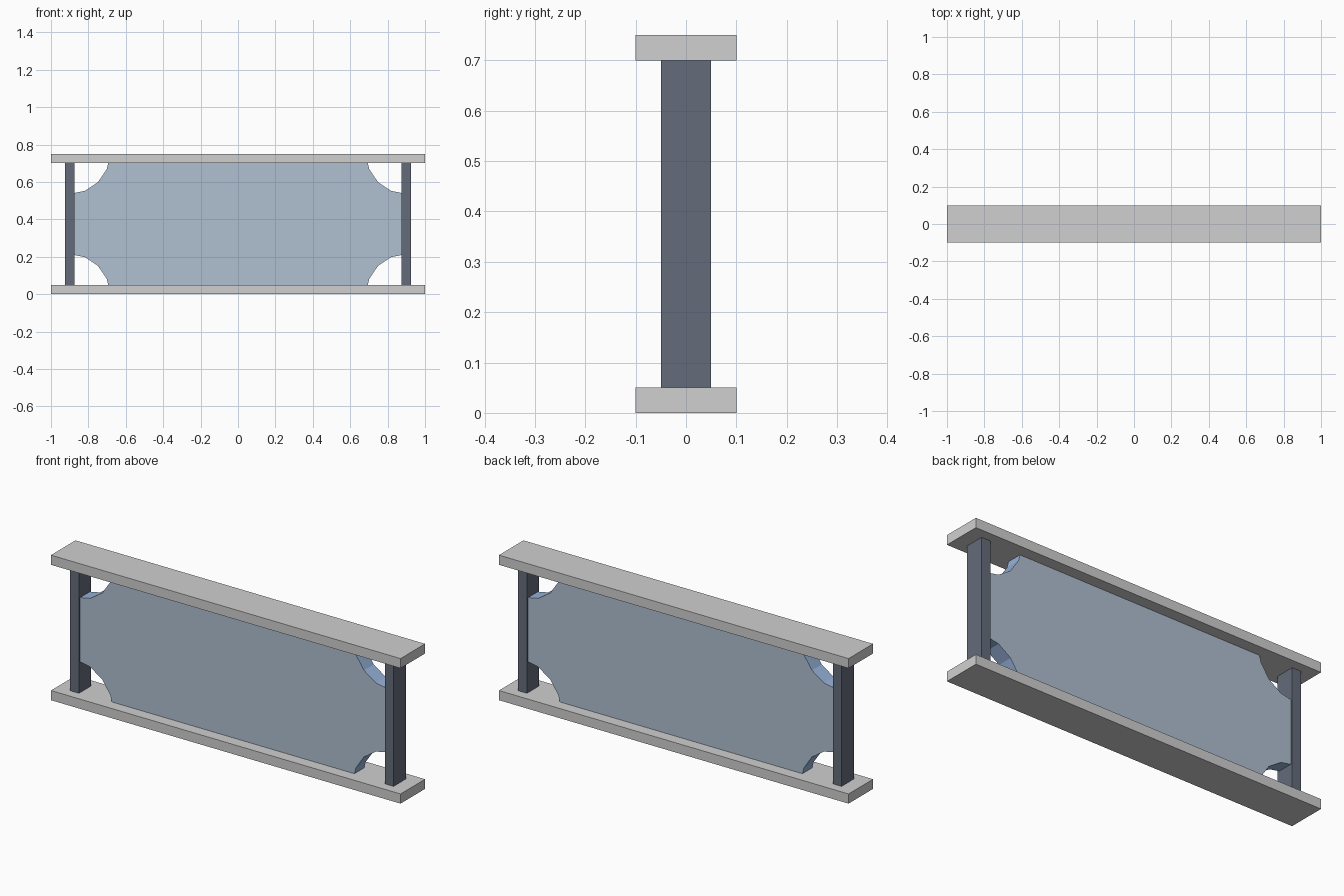
import bpy, bmesh
from math import sin, cos, radians

cube = bpy.data.objects.get("Cube")
if cube:
    bpy.data.objects.remove(cube, do_unlink=True)


def material(name, r, g, b):
    m = bpy.data.materials.new(name)
    m.use_nodes = True
    m.diffuse_color = (r, g, b, 1)
    bsdf = next(n for n in m.node_tree.nodes if n.type == 'BSDF_PRINCIPLED')
    bsdf.inputs["Base Color"].default_value = (r, g, b, 1)
    return m


light_grey = material("light grey", 0.63, 0.63, 0.63)
slate = material("dark slate", 0.13, 0.15, 0.195)
pane_blue = material("pale blue grey", 0.435, 0.525, 0.64)
rim_blue = material("rim blue", 0.31, 0.45, 0.70)


def finish(name, bm, *mats):
    mesh = bpy.data.meshes.new(name)
    bm.normal_update()
    bm.to_mesh(mesh)
    bm.free()
    for m in mats:
        mesh.materials.append(m)
    obj = bpy.data.objects.new(name, mesh)
    bpy.context.collection.objects.link(obj)
    return obj


def box(name, size, centre, mat):
    bm = bmesh.new()
    bmesh.ops.create_cube(bm, size=1)
    bmesh.ops.scale(bm, vec=size, verts=bm.verts)
    bmesh.ops.translate(bm, vec=centre, verts=bm.verts)
    return finish(name, bm, mat)


HEIGHT, RAIL, POST_X = 0.75, 0.05, 0.9

# Rails
box("bottom_rail", (2, 0.2, RAIL), (0, 0, RAIL / 2), light_grey)
box("top_rail", (2, 0.2, RAIL), (0, 0, HEIGHT - RAIL / 2), light_grey)

# Posts
for side, sign in (("left", 1), ("right", -1)):
    box(side + "_post", (0.05, 0.1, HEIGHT - 2 * RAIL),
        (sign * POST_X, 0, HEIGHT / 2), slate)

# Panel with faceted round notches at the four corners
RADIUS, HALF_DEPTH = 0.214, 0.04
corner = [(0.694, RAIL)]
corner += [(POST_X - RADIUS * cos(radians(a)), RADIUS * sin(radians(a)))
           for a in (22.5, 45, 67.5)]
corner.append((POST_X - 0.025, 0.209))
right_half = corner + [(x, HEIGHT - z) for x, z in reversed(corner)]
outline = right_half + [(-x, z) for x, z in reversed(right_half)]

bm = bmesh.new()
face = bm.faces.new([bm.verts.new((x, -HALF_DEPTH, z)) for x, z in outline])
out = bmesh.ops.extrude_face_region(bm, geom=[face], use_keep_orig=True)
moved = [v for v in out["geom"] if isinstance(v, bmesh.types.BMVert)]
bmesh.ops.translate(bm, vec=(0, 2 * HALF_DEPTH, 0), verts=moved)
bmesh.ops.recalc_face_normals(bm, faces=bm.faces)
bm.normal_update()
for f in bm.faces:
    f.material_index = 0 if abs(f.normal.y) > 0.5 else 1
finish("panel", bm, pane_blue, rim_blue)
